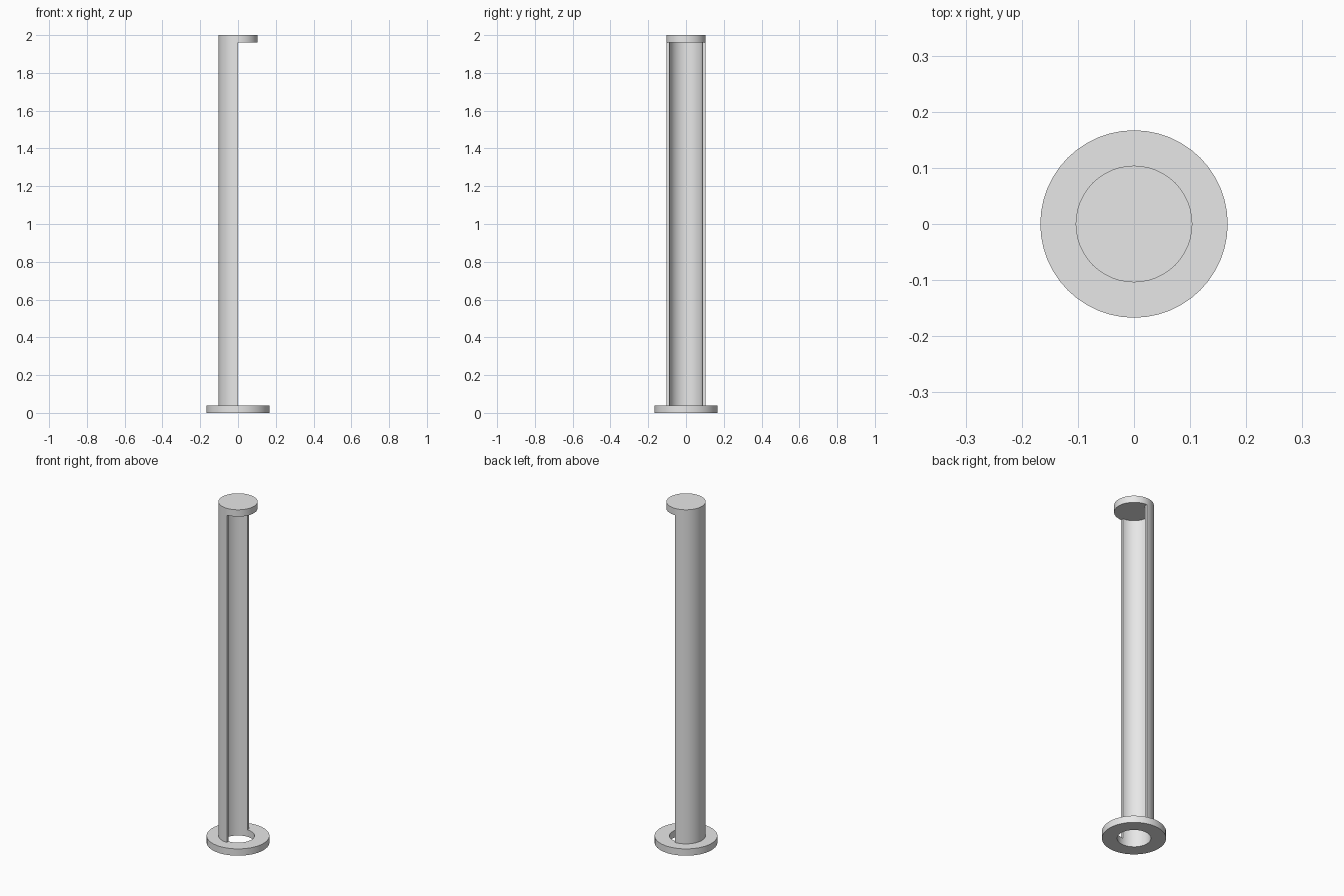
import bpy
import bmesh
from math import pi, cos, sin

OUTER, INNER, FLANGE = 0.104, 0.088, 0.167
HEIGHT, PLATE = 2.0, 0.04
SEGMENTS = 48

cube = bpy.data.objects.get("Cube")
if cube:
    bpy.data.objects.remove(cube, do_unlink=True)

grey = bpy.data.materials.new("light grey")
grey.use_nodes = True
grey.diffuse_color = (0.8, 0.8, 0.8, 1)
grey.node_tree.nodes["Principled BSDF"].inputs["Base Color"].default_value = (0.8, 0.8, 0.8, 1)


def arc(radius, start, end, steps):
    """Points along a circular arc."""
    angles = [start + (end - start) * i / steps for i in range(steps + 1)]
    return [(radius * cos(a), radius * sin(a)) for a in angles]


def finish(name, bm):
    bmesh.ops.remove_doubles(bm, verts=bm.verts, dist=1e-5)
    bmesh.ops.recalc_face_normals(bm, faces=bm.faces)
    mesh = bpy.data.meshes.new(name)
    bm.to_mesh(mesh)
    bm.free()
    mesh.materials.append(grey)
    obj = bpy.data.objects.new(name, mesh)
    bpy.context.collection.objects.link(obj)
    bpy.ops.object.select_all(action='DESELECT')
    obj.select_set(True)
    bpy.context.view_layer.objects.active = obj
    bpy.ops.object.shade_smooth_by_angle(angle=pi / 6)
    return obj


def curved_wall(name, inner, outer, z0, z1, start, end, steps):
    """Ring or part ring, swept from a flat strip between two arcs."""
    bm = bmesh.new()
    a, b = arc(inner, start, end, steps), arc(outer, start, end, steps)
    for i in range(steps):
        corners = (a[i], b[i], b[i + 1], a[i + 1])
        bm.faces.new([bm.verts.new((x, y, z0)) for x, y in corners])
    bmesh.ops.remove_doubles(bm, verts=bm.verts, dist=1e-5)
    top = bmesh.ops.extrude_face_region(bm, geom=bm.faces[:], use_keep_orig=True)
    moved = [g for g in top["geom"] if isinstance(g, bmesh.types.BMVert)]
    bmesh.ops.translate(bm, verts=moved, vec=(0, 0, z1 - z0))
    return finish(name, bm)


# Base flange with a through hole
curved_wall("base_flange", INNER, FLANGE, 0, PLATE, 0, 2 * pi, SEGMENTS)

# Half tube, open towards the left side
curved_wall("half_tube", INNER, OUTER, PLATE, HEIGHT - PLATE,
            pi / 2, 3 * pi / 2, SEGMENTS // 2)

# Solid round cap
bm = bmesh.new()
bmesh.ops.create_cone(bm, cap_ends=True, segments=SEGMENTS,
                      radius1=OUTER, radius2=OUTER, depth=PLATE)
bmesh.ops.translate(bm, verts=bm.verts, vec=(0, 0, HEIGHT - PLATE / 2))
finish("top_cap", bm)
